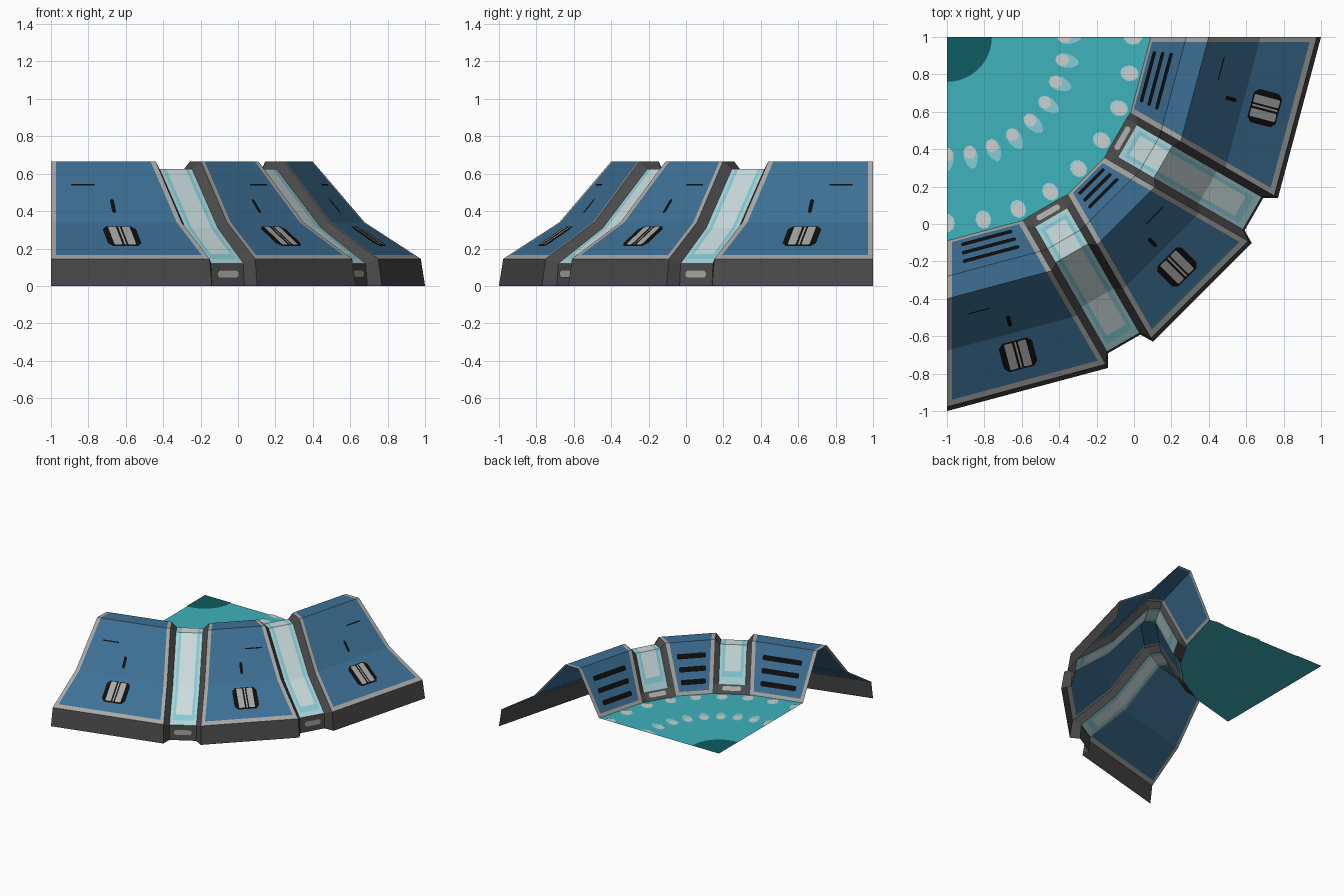
import bpy
from math import sin, cos, tan, radians, pi

if "Cube" in bpy.data.objects:
    bpy.data.objects.remove(bpy.data.objects["Cube"])


def material(name, r, g, b):
    lin = [((c / 255 + 0.055) / 1.055) ** 2.4 if c > 10 else c / 255 / 12.92 for c in (r, g, b)]
    m = bpy.data.materials.new(name)
    m.diffuse_color = (*lin, 1)
    m.use_nodes = True
    m.node_tree.nodes["Principled BSDF"].inputs["Base Color"].default_value = m.diffuse_color
    return m


BLUE = material("panel blue", 61, 112, 149)
TRIM = material("trim grey", 168, 168, 166)
DARK = material("dark grey", 74, 74, 74)
BLACK = material("black", 14, 14, 14)
AQUA = material("pale aqua", 172, 214, 219)
MID = material("mid aqua", 135, 204, 213)
WHITE = material("frosted white", 204, 220, 222)
TEAL = material("floor teal", 62, 178, 188)
DEEP = material("deep teal", 14, 92, 98)
SPOT = material("spot grey", 205, 208, 208)

A15 = radians(15)
FLOOR = 0.31
GAP = 0.14      # half width of the gap between panels
STRUT = 0.10    # half width of the channel floor

# wall section as (distance from ring centre, height), outside to inside
PANEL = [(1.932, 0), (1.91, 0.145), (1.62, 0.34), (1.352, 0.665),
         (1.236, 0.665), (1.085, 0.372), (1.053, FLOOR)]
CHANNEL = [(1.895, 0), (1.885, 0.12), (1.61, 0.31), (1.335, 0.625),
           (1.25, 0.625), (1.115, 0.36), (1.05, FLOOR)]


def point(a, n, t, z):
    """Ring frame (angle, radial, sideways, height) to world."""
    return (-1 + n * sin(a) + t * cos(a), 1 - n * cos(a) + t * sin(a), z)


def height(profile, n):
    for (n0, z0), (n1, z1) in zip(profile, profile[1:]):
        if n1 <= n <= n0:
            return z0 + (z1 - z0) * (n0 - n) / (n0 - n1)
    return profile[-1][1]


def with_rows(profile, extra):
    """Add cut lines to a section at the given distances."""
    return sorted(profile + [(n, height(profile, n)) for n in extra], key=lambda p: -p[0])


def mesh(name, verts, faces, mats, idx):
    me = bpy.data.meshes.new(name)
    me.from_pydata(verts, [], faces)
    for m in mats:
        me.materials.append(m)
    for p, i in zip(me.polygons, idx):
        p.material_index = i
    ob = bpy.data.objects.new(name, me)
    bpy.context.collection.objects.link(ob)
    return ob


def grid(name, rows, mats, rule):
    w = len(rows[0])
    faces, idx = [], []
    for r in range(len(rows) - 1):
        for c in range(w - 1):
            i = r * w + c
            faces.append((i, i + 1, i + w + 1, i + w))
            idx.append(rule(r, c))
    mesh(name, [p for row in rows for p in row], faces, mats, idx)


def rounded(hu, hv, r):
    """Chamfered rectangle, counter-clockwise."""
    return [(hu - r, -hv), (hu, -hv + r), (hu, hv - r), (hu - r, hv),
            (-hu + r, hv), (-hu, hv - r), (-hu, -hv + r), (-hu + r, -hv)]


def plate(name, a, n, t, hn, ht, mat, profile=PANEL, lift=0.006, r=0.3):
    """Thin detail lying on the sloping wall."""
    out = rounded(ht, hn, min(hn, ht) * r * 2)
    verts = [point(a, n - v, t + u, height(profile, n - v) + lift) for u, v in out]
    mesh(name, verts, [tuple(range(8))], [mat], [0])


def cut_edge(n):      # side next to a channel
    return (n * sin(A15) - GAP) / cos(A15)


def ring_edge(n):     # side on the quarter-ring boundary
    return n * tan(A15)


# wall panels
rows_n = with_rows(PANEL, [1.88, 1.066])
for label, deg, left, right in (("left", 15, ring_edge, cut_edge),
                                ("middle", 45, cut_edge, cut_edge),
                                ("right", 75, cut_edge, ring_edge)):
    a = radians(deg)
    rows = []
    for n, z in rows_n:
        l, r = -left(n), right(n)
        rows.append([point(a, n, t, z) for t in (l, l + 0.028, r - 0.028, r)])
    last = len(rows_n) - 2
    grid(f"{label}_wall_panel", rows, [BLUE, TRIM, DARK],
         lambda r, c: 2 if r == 0 else (1 if c != 1 or r in (1, last) else 0))

    # outer vent
    mid = (right(1.74) - left(1.74)) / 2
    plate(f"{label}_vent", a, 1.74, mid, 0.078, 0.092, BLACK, r=0.15)
    for i, (u, w) in enumerate(((-0.038, 0.022), (0.001, 0.005), (0.038, 0.022))):
        plate(f"{label}_vent_bar_{i}", a, 1.74, mid + u, 0.07, w, TRIM, lift=0.010, r=0.1)
    # small marks above the vent
    plate(f"{label}_short_mark", a, 1.553, mid, 0.03, 0.011, BLACK)
    side = {"left": -0.214, "middle": 0.11, "right": 0.214}[label]
    plate(f"{label}_thin_mark", a, 1.46, side, 0.003, 0.065, BLACK)
    # three slots on the inner face
    for i, n in enumerate((1.093, 1.137, 1.182)):
        l, r = -left(n), right(n)
        plate(f"{label}_inner_slot_{i}", a, n, (l + r) / 2, 0.009, (r - l) * 0.32, BLACK, lift=0.01)

# sunken channels between the panels
rows_c = with_rows(CHANNEL, [1.85, 1.81, 1.16, 1.14])
cols = [-STRUT, -0.08, -0.06, 0.06, 0.08, STRUT]
nr = len(rows_c) - 1


def channel_colour(r, c):
    if r in (0, nr - 1):
        return 0
    depth = min(r - 1, nr - 2 - r, c, 4 - c)
    return 1 + min(depth, 2)


for label, deg in (("left", 30), ("right", 60)):
    a = radians(deg)
    grid(f"{label}_channel", [[point(a, n, t, z) for t in cols] for n, z in rows_c],
         [DARK, AQUA, MID, WHITE], channel_colour)
    # dark side walls joining channel and panels
    for s, side in ((-1, "a"), (1, "b")):
        rows = []
        for (n, z), (rc, zc) in zip(PANEL, CHANNEL):
            edge = point(a, n * cos(A15) + cut_edge(n) * sin(A15), s * GAP, z)
            pair = [edge, point(a, rc, s * STRUT, zc)]
            rows.append(pair if s < 0 else pair[::-1])
        grid(f"{label}_channel_side_{side}", rows, [DARK], lambda r, c: 0)
    # light slots at both ends
    verts = [point(a, 1.897, u, 0.065 + v) for u, v in rounded(0.065, 0.02, 0.012)]
    mesh(f"{label}_outer_light", verts, [tuple(range(8))], [TRIM], [0])
    plate(f"{label}_inner_light", a, 1.083, 0, 0.015, 0.07, TRIM, profile=CHANNEL)

# floor
inner = PANEL[-1][0]
rim = [point(A15, inner, -ring_edge(inner), FLOOR)]
for deg in (30, 60):
    a = radians(deg)
    re = inner * cos(A15) + cut_edge(inner) * sin(A15)
    for r, t in ((re, -GAP), (1.05, -STRUT), (1.05, STRUT), (re, GAP)):
        rim.append(point(a, r, t, FLOOR))
rim.append(point(radians(75), inner, ring_edge(inner), FLOOR))
mesh("floor", [(-1, 1, FLOOR)] + rim, [tuple(range(len(rim) + 1))], [TEAL], [0])

# dark centre disc
arc = [point(radians(90 * i / 12), 0.24, 0, FLOOR + 0.004) for i in range(13)]
mesh("centre_disc", [(-1, 1, FLOOR + 0.004)] + arc, [tuple(range(14))], [DEEP], [0])


def blob(name, a, n, hn, ht, z, mat, taper=0.0):
    verts = []
    for i in range(10):
        q = 2 * pi * i / 10
        x, y, _ = point(a, n - hn * sin(q), ht * cos(q) * (1 + taper * sin(q)), 0)
        verts.append((max(x, -1), min(y, 1), z))
    mesh(name, verts, [tuple(range(10))], [mat], [0])


# two arcs of light spots on the floor
for i in range(9):
    a = radians(90 * i / 8)
    blob(f"inner_spot_glow_{i}", a, 0.655, 0.065, 0.038, FLOOR + 0.004, MID, 0.2)
    blob(f"inner_spot_{i}", a, 0.63, 0.035, 0.032, FLOOR + 0.007, SPOT)
    blob(f"outer_spot_glow_{i}", a, 0.995, 0.05, 0.042, FLOOR + 0.004, AQUA)
    blob(f"outer_spot_{i}", a, 1.0, 0.035, 0.033, FLOOR + 0.007, SPOT)
